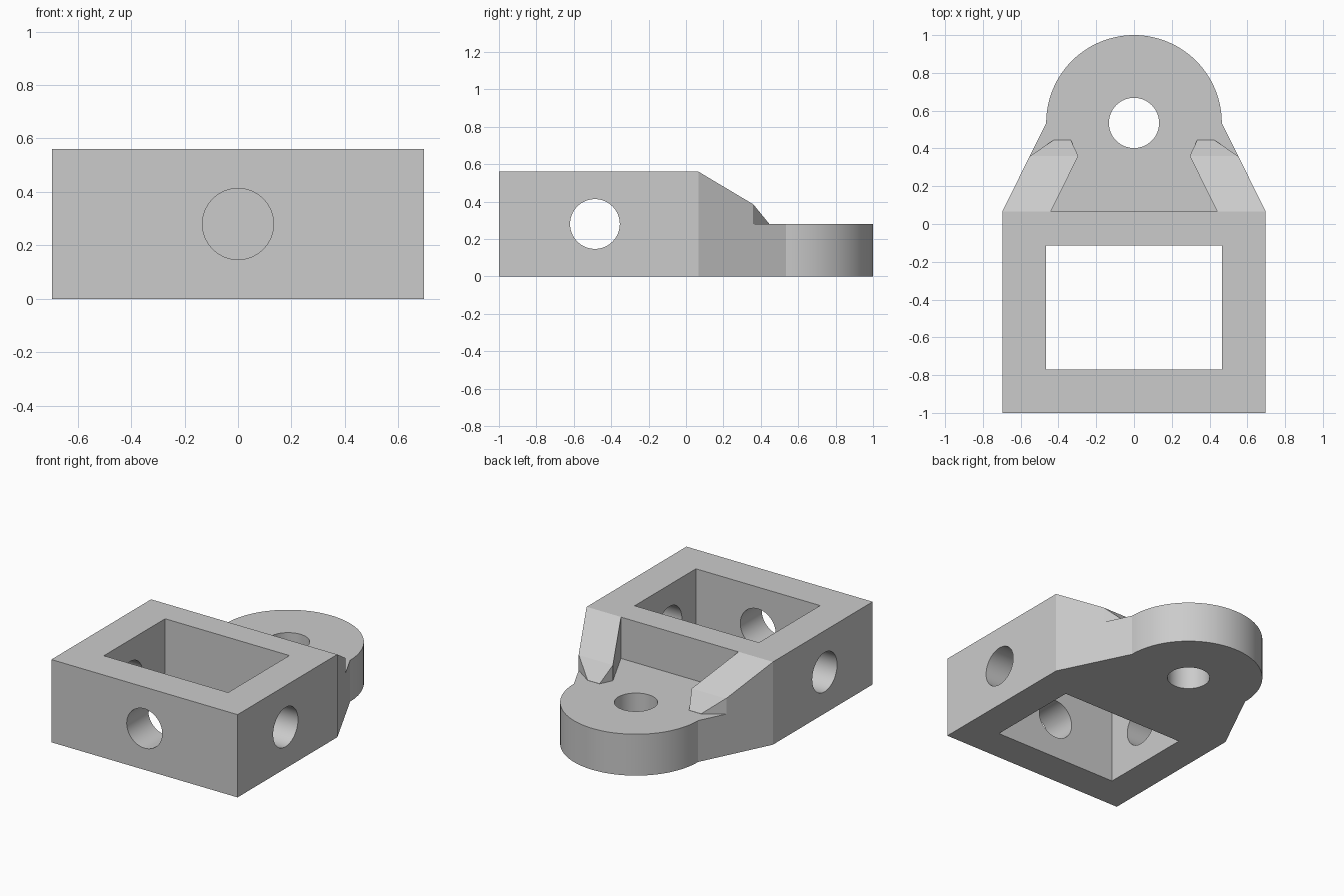
import bpy
import bmesh
from math import cos, sin, pi, radians

default = bpy.data.objects.get("Cube")
if default:
    bpy.data.objects.remove(default, do_unlink=True)

grey = bpy.data.materials.new("plain grey")
grey.use_nodes = True
colour = (0.6, 0.6, 0.6, 1)
grey.diffuse_color = colour
grey.node_tree.nodes["Principled BSDF"].inputs["Base Color"].default_value = colour

# Main sizes
HALF_W, HEIGHT, FLOOR = 0.697, 0.56, 0.28
LUG_Y, LUG_R, HOLE_R = 0.535, 0.465, 0.133
BACK = 0.067


def prism(name, points, low, high, axis="z"):
    """Extrude a flat outline along one axis."""
    place = {"x": lambda a, b, h: (h, a, b),
             "y": lambda a, b, h: (a, h, b),
             "z": lambda a, b, h: (a, b, h)}[axis]
    bm = bmesh.new()
    face = bm.faces.new([bm.verts.new(place(a, b, low)) for a, b in points])
    new = bmesh.ops.extrude_face_region(bm, geom=[face])["geom"]
    shift = place(0, 0, high - low)
    bmesh.ops.translate(bm, vec=shift,
                        verts=[g for g in new if isinstance(g, bmesh.types.BMVert)])
    bmesh.ops.recalc_face_normals(bm, faces=bm.faces)
    mesh = bpy.data.meshes.new(name)
    bm.to_mesh(mesh)
    bm.free()
    mesh.materials.append(grey)
    obj = bpy.data.objects.new(name, mesh)
    bpy.context.collection.objects.link(obj)
    return obj


def arc(cx, cy, radius, sweep, steps):
    return [(cx + radius * cos(sweep * i / steps), cy + radius * sin(sweep * i / steps))
            for i in range(steps + 1)]


def circle(cx, cy):
    return arc(cx, cy, HOLE_R, 2 * pi, 64)[:-1]


def cut(target, cutter):
    cutter.hide_render = True
    mod = target.modifiers.new("cut", "BOOLEAN")
    mod.operation = "DIFFERENCE"
    mod.solver = "EXACT"
    mod.object = cutter
    bpy.context.view_layer.objects.active = target
    bpy.ops.object.modifier_apply(modifier=mod.name)
    bpy.data.objects.remove(cutter, do_unlink=True)


# Full-height block: square body tapering into a round lug
outline = [(-HALF_W, BACK), (-HALF_W, -1), (HALF_W, -1), (HALF_W, BACK)]
bracket = prism("bracket_body", outline + arc(0, LUG_Y, LUG_R, pi, 56), 0, HEIGHT)

# Lower the lug, leaving the two side gussets standing
side = [(0.44, BACK), (0.295, 0.36), (0.335, 0.445), (0.425, 0.445),
        (0.55, 0.36), (0.8, 0.19), (0.8, 1.1)]
mirrored = [(-x, y) for x, y in reversed(side)]
cut(bracket, prism("lug_recess", side + mirrored, FLOOR, 0.8))

# Slope the gusset tops, steeper at the tip
slope = [(-0.001, 0.6), (0.36, 0.385), (0.445, 0.281), (0.6, 0.5), (0.6, 0.8), (-0.001, 0.8)]
cut(bracket, prism("gusset_slope", slope, -1, 1, "x"))

# Rectangular opening through the body
opening = [(-LUG_R, -0.77), (LUG_R, -0.77), (LUG_R, -0.115), (-LUG_R, -0.115)]
cut(bracket, prism("opening", opening, -0.2, 0.8))

# Round holes: lug, both side walls, front wall only
cut(bracket, prism("lug_hole", circle(0, LUG_Y), -0.2, 0.8))
cut(bracket, prism("side_holes", circle(-0.487, 0.28), -1, 1, "x"))
cut(bracket, prism("front_hole", circle(0, 0.28), -1.2, -0.5, "y"))

# Smooth only the round surfaces
bpy.ops.object.select_all(action="DESELECT")
bracket.select_set(True)
bpy.context.view_layer.objects.active = bracket
bpy.ops.object.shade_smooth_by_angle(angle=radians(15))
